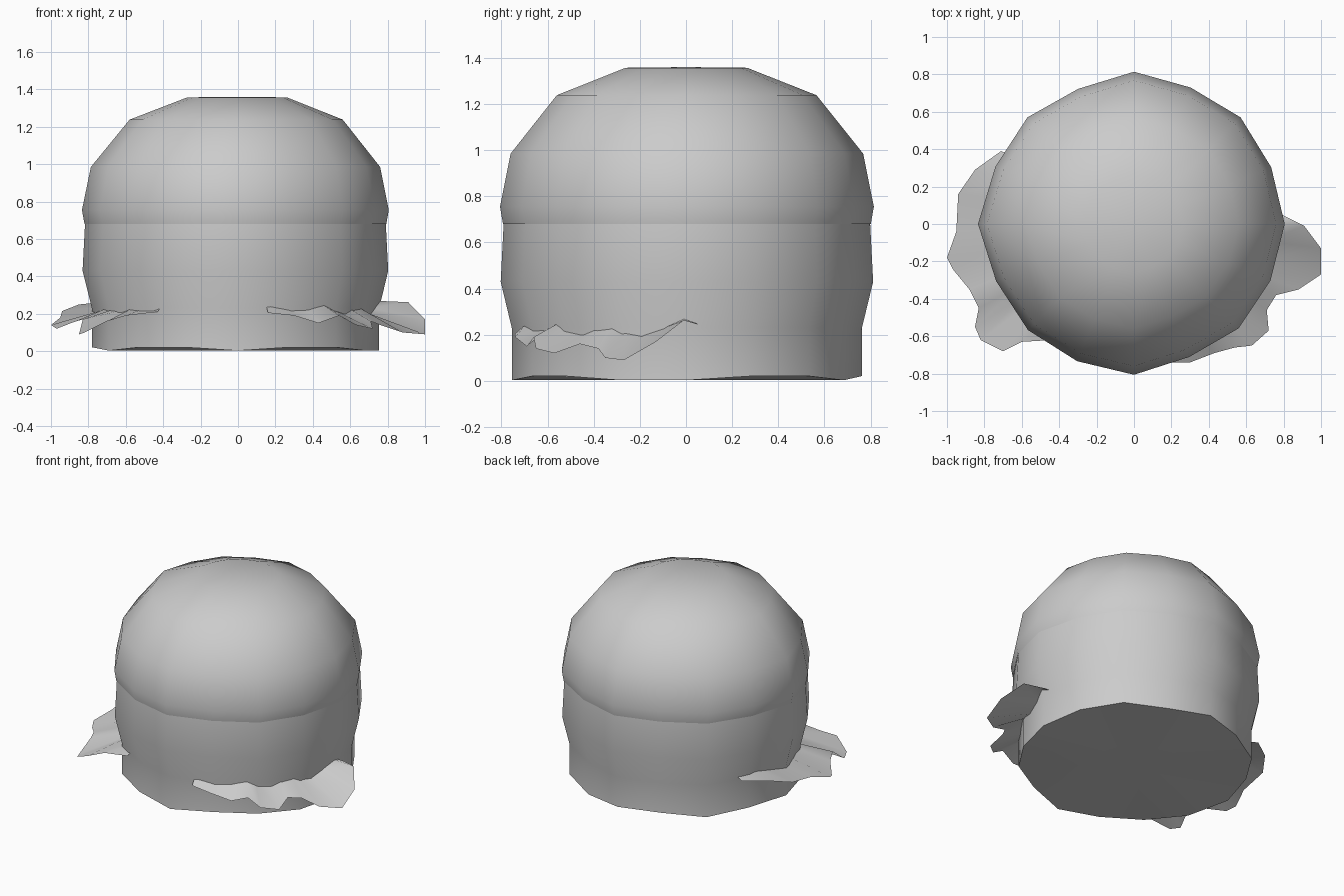
import bpy
import math

if "Cube" in bpy.data.objects:
    bpy.data.objects.remove(bpy.data.objects["Cube"])

SIDES = 16
# slight unevenness of the round outline, counter-clockwise from +x
WOBBLE = [1.0, 0.985, 1.0, 0.98, 1.01, 0.97, 1.0, 0.995,
          1.035, 0.99, 0.995, 0.985, 1.0, 0.955, 0.98, 0.98]


def make_object(name, verts, faces, angle):
    mesh = bpy.data.meshes.new(name)
    mesh.from_pydata(verts, [], faces)
    mesh.update()
    obj = bpy.data.objects.new(name, mesh)
    bpy.context.collection.objects.link(obj)
    bpy.ops.object.select_all(action='DESELECT')
    obj.select_set(True)
    bpy.context.view_layer.objects.active = obj
    bpy.ops.object.shade_smooth_by_angle(angle=math.radians(angle))
    return obj


def lathe(name, profile, bottom=False, top=None, ripple=0.0):
    verts, faces = [], []
    for k, (r, z) in enumerate(profile):
        for i in range(SIDES):
            a = math.tau * i / SIDES
            dz = ripple * (i % 3 != 0) if k == 0 else 0
            verts.append((r * WOBBLE[i] * math.cos(a), r * WOBBLE[i] * math.sin(a), z + dz))
    for k in range(len(profile) - 1):
        for i in range(SIDES):
            j = (i + 1) % SIDES
            a, b = k * SIDES, (k + 1) * SIDES
            faces.append((a + i, a + j, b + j, b + i))

    if bottom:
        verts.append((0, 0, profile[0][1]))
        c = len(verts) - 1
        faces += [(c, (i + 1) % SIDES, i) for i in range(SIDES)]
    if top is not None:
        verts.append((0, 0, top))
        c, b = len(verts) - 1, (len(profile) - 1) * SIDES
        faces += [(b + i, b + (i + 1) % SIDES, c) for i in range(SIDES)]
    return make_object(name, verts, faces, 50)


def frill(name, outer, flip):
    # sheet running from the body wall out to a wavy edge
    verts, faces = [], []
    n = len(outer)
    for k, (x, y, z) in enumerate(outer):
        s = 0.71 / math.hypot(x, y)
        zi = 0.215 + 0.25 * max(0, z - 0.1) + 0.015 * math.sin(k * 1.6)
        verts += [(x * s, y * s, zi), (x, y, z)]
    for k in range(n - 1):
        f = (2 * k, 2 * k + 1, 2 * k + 3, 2 * k + 2)
        faces.append(f if flip else f[::-1])
    return make_object(name, verts, faces, 60)


# Wall of the lower body
lathe("lower_body", [(0.755, 0.003), (0.755, 0.23), (0.803, 0.43), (0.79, 0.685)],
      bottom=True, ripple=0.018)

# Domed cap
lathe("dome", [(0.793, 0.68), (0.806, 0.755), (0.76, 0.985), (0.56, 1.238), (0.262, 1.357)],
      top=1.36)

# Wavy frills at the base, one on each side
frill("right_frill", [
    (0.79, 0.05, 0.245), (0.91, -0.01, 0.262), (1.0, -0.13, 0.17), (1.0, -0.27, 0.09),
    (0.88, -0.35, 0.10), (0.76, -0.38, 0.14), (0.71, -0.46, 0.16), (0.72, -0.57, 0.12),
    (0.63, -0.65, 0.14), (0.54, -0.66, 0.19), (0.43, -0.69, 0.15), (0.30, -0.74, 0.19),
    (0.16, -0.74, 0.205)], False)
frill("left_frill", [
    (-0.71, 0.39, 0.25), (-0.85, 0.29, 0.25), (-0.94, 0.16, 0.215), (-0.95, -0.04, 0.18),
    (-1.0, -0.18, 0.14), (-0.97, -0.24, 0.12), (-0.88, -0.35, 0.155), (-0.83, -0.45, 0.17),
    (-0.85, -0.55, 0.09), (-0.82, -0.62, 0.10), (-0.70, -0.68, 0.16), (-0.60, -0.63, 0.19),
    (-0.43, -0.62, 0.21)], True)
